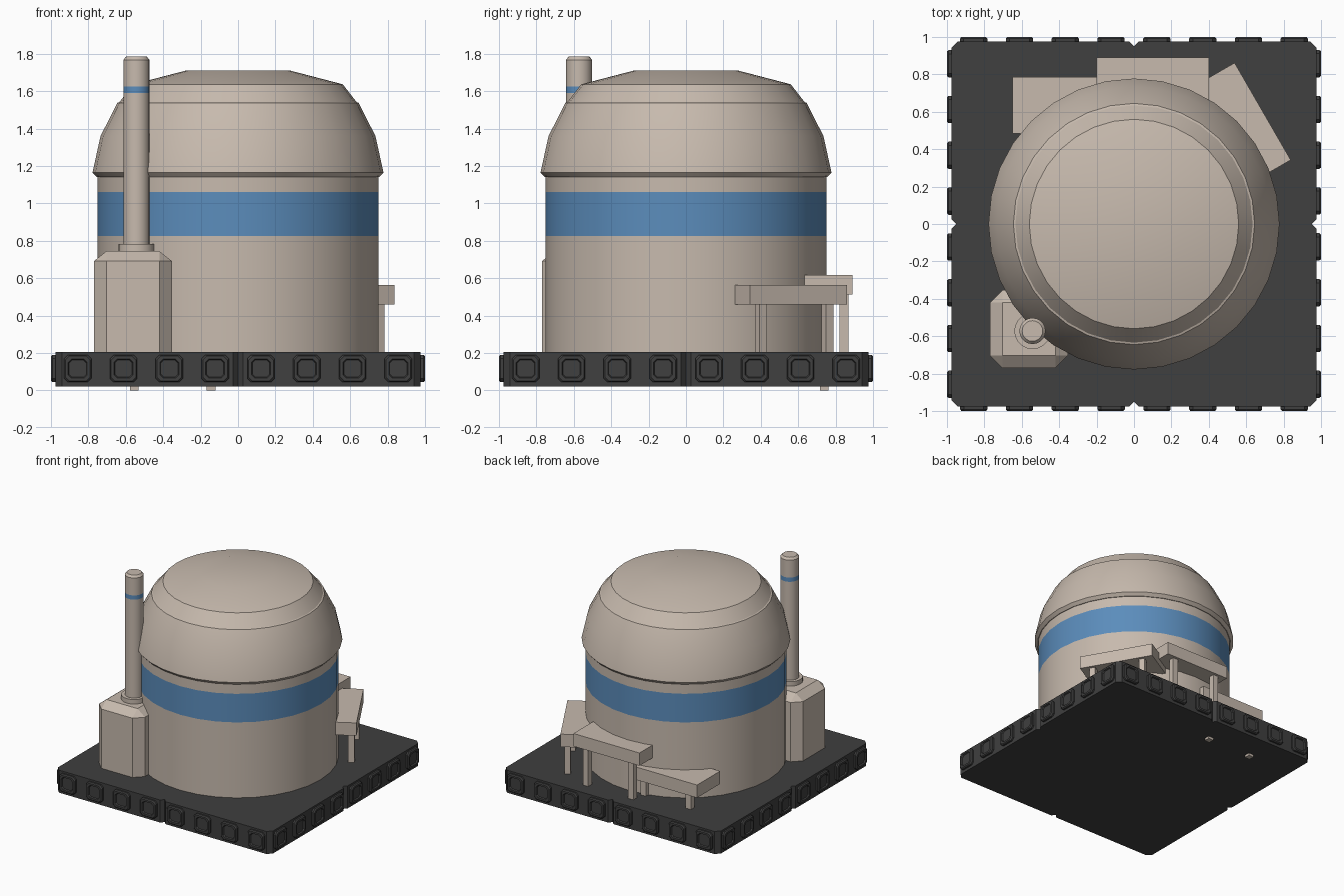
import bpy, bmesh, math
from mathutils import Matrix, Vector

if "Cube" in bpy.data.objects:
    bpy.data.objects.remove(bpy.data.objects["Cube"])


def material(name, rgb):
    m = bpy.data.materials.new(name)
    m.diffuse_color = (*rgb, 1)
    m.use_nodes = True
    m.node_tree.nodes["Principled BSDF"].inputs["Base Color"].default_value = m.diffuse_color
    return m


BEIGE = material("warm_beige", (0.57, 0.49, 0.42))
BLUE = material("band_blue", (0.105, 0.265, 0.50))
DARK = material("dark_grey", (0.05, 0.05, 0.05))


def finish(bm, name, mats, smooth=None):
    bmesh.ops.recalc_face_normals(bm, faces=bm.faces)
    me = bpy.data.meshes.new(name)
    bm.to_mesh(me)
    bm.free()
    for m in mats:
        me.materials.append(m)
    if smooth:
        for p in me.polygons:
            p.use_smooth = True
        me.set_sharp_from_angle(angle=math.radians(smooth))
    ob = bpy.data.objects.new(name, me)
    bpy.context.collection.objects.link(ob)
    return ob


def loft(bm, loops, caps=(True, True)):
    """Skin a list of equal-length point loops; returns faces per band."""
    rings = [[bm.verts.new(p) for p in loop] for loop in loops]
    bands = []
    for a, b in zip(rings, rings[1:]):
        n = len(a)
        bands.append([bm.faces.new((a[i], a[(i + 1) % n], b[(i + 1) % n], b[i])) for i in range(n)])
    if caps[0]:
        bm.faces.new(rings[0][::-1])
    if caps[1]:
        bm.faces.new(rings[-1])
    return bands


def lathe(name, profile, centre, n, blue=(), smooth=25):
    bm = bmesh.new()
    cx, cy = centre
    loops = [[(cx + r * math.cos(2 * math.pi * i / n), cy + r * math.sin(2 * math.pi * i / n), z)
              for i in range(n)] for r, z in profile]
    bands = loft(bm, loops)
    for k in blue:
        for f in bands[k]:
            f.material_index = 1
    return finish(bm, name, [BEIGE, BLUE], smooth)


def add_box(bm, centre, size, mat):
    bmesh.ops.create_cube(bm, size=1, matrix=mat @ Matrix.Translation(centre) @ Matrix.Diagonal((*size, 1)))


# Base slab: chamfered corners and a small notch halfway along each side
S, C, N = 0.977, 0.035, 0.026
side = [(-S + C, -S), (-N, -S), (0, -S + N), (N, -S), (S - C, -S)]
outline = []
for k in range(4):
    rot = Matrix.Rotation(k * math.pi / 2, 3, 'Z')
    outline += [rot @ Vector((x, y, 0)) for x, y in side]
bm = bmesh.new()
loft(bm, [[(p.x, p.y, z) for p in outline] for z in (0.02, 0.205)])
finish(bm, "base_slab", [DARK])


# Raised, hollowed square pads around the slab's edge
def pad_loop(x, half, cut, out):
    h, c = half, half - cut
    pts = [(h, -c), (h, c), (c, h), (-c, h), (-h, c), (-h, -c), (-c, -h), (c, -h)]
    return [(x + u, -S - out, 0.117 + v) for u, v in pts]


bm = bmesh.new()
for k in range(4):
    rot = Matrix.Rotation(k * math.pi / 2, 3, 'Z')
    for i in range(8):
        x = -0.857 + i * 0.2449
        loops = [pad_loop(x, *s) for s in ((0.073, 0.02, -0.005), (0.073, 0.02, 0.014),
                                           (0.066, 0.02, 0.023), (0.051, 0.018, 0.023),
                                           (0.046, 0.016, 0.012))]
        loft(bm, [[rot @ Vector(p) for p in lp] for lp in loops])
finish(bm, "edge_pads", [DARK])

# Main drum with blue band
lathe("tank_drum", [(0.75, 0.025), (0.75, 0.825), (0.75, 1.06), (0.75, 1.15)], (0, 0), 32, blue=[1])

# Overhanging stepped dome
lathe("tank_dome", [(0.74, 1.14), (0.755, 1.14), (0.778, 1.165), (0.735, 1.36), (0.645, 1.538),
                    (0.634, 1.542), (0.56, 1.637), (0.28, 1.71)], (0, 0), 32, smooth=22)

# Chimney housing: block with flat-cut upright and top edges
hc, H, I = -0.562, 0.208, 0.141


def octagon(z):
    pts = [(H, -I), (H, I), (I, H), (-I, H), (-H, I), (-H, -I), (-I, -H), (I, -H)]
    return [(hc + u, hc + v, z) for u, v in pts]


bm = bmesh.new()
top = [(hc + su * I, hc + sv * I, 0.745) for su, sv in
       ((1, -1), (1, 1), (1, 1), (-1, 1), (-1, 1), (-1, -1), (-1, -1), (1, -1))]
loft(bm, [octagon(0.1), octagon(0.692), top])
bmesh.ops.remove_doubles(bm, verts=bm.verts, dist=0.0005)
finish(bm, "chimney_housing", [BEIGE])

# Chimney pipe with flange and blue ring
CH = (-0.543, -0.572)
lathe("chimney_flange", [(0.097, 0.73), (0.097, 0.782)], CH, 20)
lathe("chimney_pipe", [(0.07, 0.75), (0.07, 1.59), (0.07, 1.625), (0.07, 1.768), (0.055, 1.785)],
      CH, 20, blue=[1])


# Ledges standing against the back, each on two legs
def ledge(name, x, y, top_z, angle):
    """x, y = middle of the outer edge; angle turns the outward +y direction."""
    m = Matrix.Translation((x, y, top_z)) @ Matrix.Rotation(math.radians(angle), 4, 'Z')
    bm = bmesh.new()
    add_box(bm, (0, -0.15, -0.0525), (0.6, 0.3, 0.105), m)
    for s in (-1, 1):
        add_box(bm, (s * 0.205, -0.046, -0.265), (0.047, 0.047, 0.34), m)
    finish(bm, name, [BEIGE])


ledge("low_ledge", -0.35, 0.785, 0.435, 0)
ledge("high_ledge", 0.10, 0.89, 0.618, 0)
ledge("side_ledge", 0.688, 0.602, 0.565, -60)
